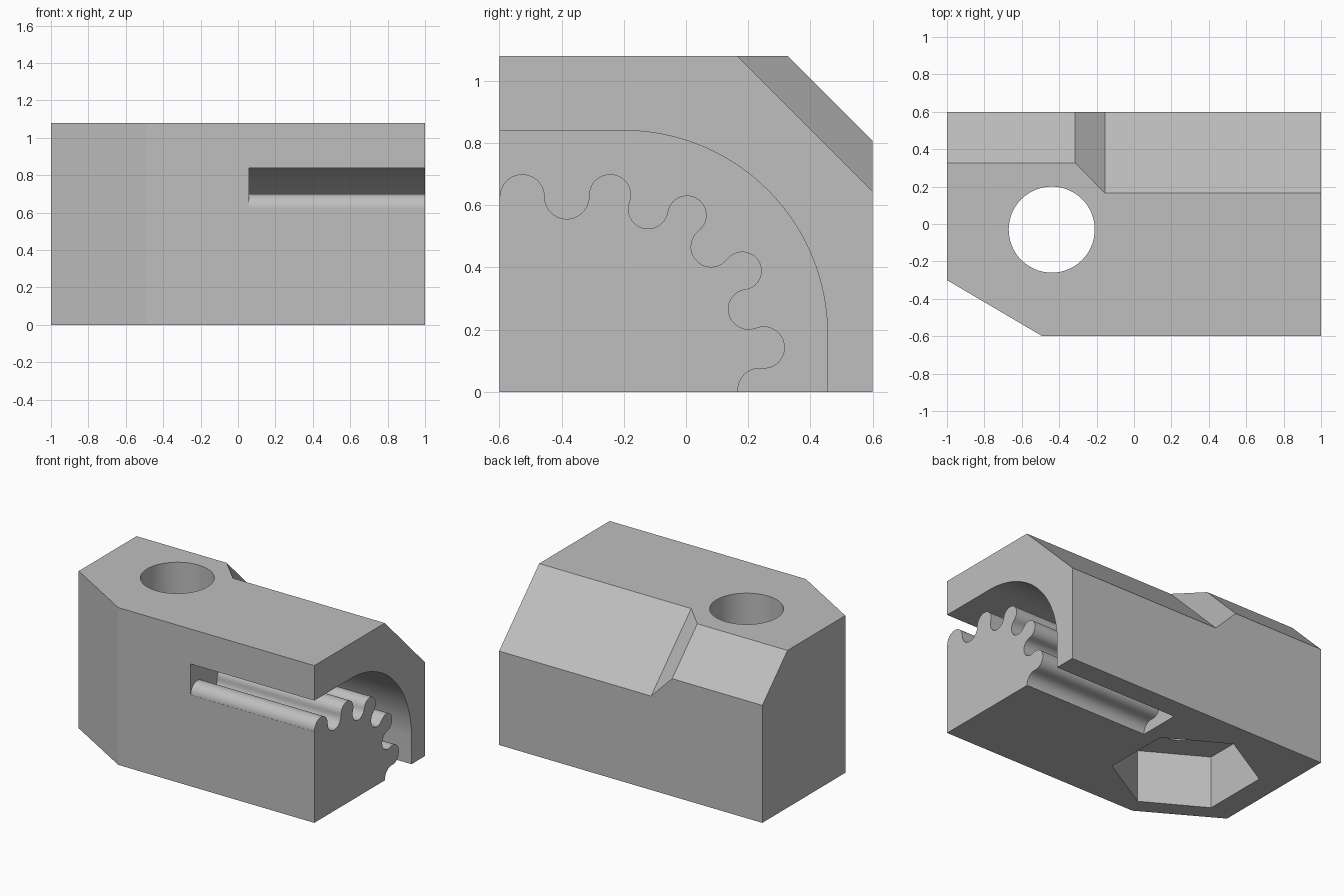
import bpy, bmesh
from math import pi, cos, sin, atan2, hypot, radians

old = bpy.data.objects.get("Cube")
if old:
    bpy.data.objects.remove(old, do_unlink=True)

grey = bpy.data.materials.new("plain grey")
grey.use_nodes = True
colour = (0.52, 0.52, 0.52, 1)
grey.diffuse_color = colour
grey.node_tree.nodes["Principled BSDF"].inputs["Base Color"].default_value = colour


def loft(name, rings):
    """Closed solid through matching rings of points."""
    bm = bmesh.new()
    loops = [[bm.verts.new(p) for p in ring] for ring in rings]
    n = len(loops[0])
    for a, b in zip(loops, loops[1:]):
        for i in range(n):
            j = (i + 1) % n
            bm.faces.new((a[i], a[j], b[j], b[i]))
    bm.faces.new(loops[0][::-1])
    bm.faces.new(loops[-1])
    bmesh.ops.recalc_face_normals(bm, faces=bm.faces)
    mesh = bpy.data.meshes.new(name)
    bm.to_mesh(mesh)
    bm.free()
    mesh.materials.append(grey)
    obj = bpy.data.objects.new(name, mesh)
    bpy.context.collection.objects.link(obj)
    return obj


def prism_z(name, outline, low, high):
    return loft(name, [[(x, y, z) for x, y in outline] for z in (low, high)])


def polygon(cx, cy, r, sides, start=0.0):
    return [(cx + r * cos(start + 2 * pi * i / sides),
             cy + r * sin(start + 2 * pi * i / sides)) for i in range(sides)]


def arc(cx, cy, r0, r1, start, sweep, steps):
    """Arc whose radius blends from r0 to r1."""
    points = []
    for i in range(steps + 1):
        t = i / steps
        r, a = r0 + (r1 - r0) * t, start + sweep * t
        points.append((cx + r * cos(a), cy + r * sin(a)))
    return points


# Block with one bevelled front corner
block = prism_z("clamp_block", [(-1, -0.3), (-0.49, -0.6), (1, -0.6), (1, 0.6), (-1, 0.6)],
                0, 1.08)

# Sloped back top edge, shallow on one end and deep on the other
bevel_rings = []
for x, c in ((-1.1, 1.407), (-0.315, 1.407), (-0.155, 1.245), (1.1, 1.245)):
    bevel_rings.append([(x, c - 1.2, 1.2), (x, 0.7, c - 0.7), (x, 0.7, 1.2)])
bevel = loft("back_bevel_cutter", bevel_rings)

# Bolt hole and hexagonal nut pocket
HOLE = (-0.44, -0.03)
bolt_hole = prism_z("bolt_hole_cutter", polygon(*HOLE, 0.23, 64), -0.3, 1.3)
nut_pocket = prism_z("nut_pocket_cutter", polygon(*HOLE, 0.46, 6, pi / 2), -0.2, 0.36)

# Toothed inner side of the belt slot: alternating tooth and valley circles
circles = [(-0.526, 0.627, 0.073), (-0.385, 0.627, 0.071), (-0.242, 0.632, 0.068),
           (-0.123, 0.588, 0.065), (0.003, 0.568, 0.063), (0.081, 0.466, 0.064),
           (0.182, 0.388, 0.063), (0.2, 0.267, 0.064), (0.25, 0.142, 0.066),
           (0.236, 0.005, 0.069)]
slot = [(-0.7, 0.627)]
angle_in, radius_in = pi, circles[0][2]
for i, (cy, cz, r) in enumerate(circles):
    angle_out, radius_out, next_radius = pi, r, r
    if i + 1 < len(circles):
        ny, nz, nr = circles[i + 1]
        gap = hypot(ny - cy, nz - cz)
        angle_out = atan2(nz - cz, ny - cy)
        radius_out = gap * r / (r + nr)
        next_radius = gap - radius_out
    sweep = (angle_out - angle_in) % (2 * pi)
    if i % 2 == 0:      # teeth turn clockwise, valleys anticlockwise
        sweep -= 2 * pi
    points = arc(cy, cz, radius_in, radius_out, angle_in, sweep, 20)
    slot += points if i == 0 else points[1:]
    angle_in, radius_in = angle_out + pi, next_radius
slot.append((slot[-1][0], -0.1))

# Smooth outer side of the belt slot
slot.append((0.455, -0.1))
slot += arc(-0.2, 0.185, 0.655, 0.655, 0, pi / 2, 40)
slot.append((-0.7, 0.84))
belt_slot = loft("belt_slot_cutter", [[(x, y, z) for y, z in slot] for x in (0.06, 1.2)])

# Cut everything out of the block
bpy.ops.object.select_all(action='DESELECT')
bpy.context.view_layer.objects.active = block
block.select_set(True)
for cutter in (bevel, bolt_hole, nut_pocket, belt_slot):
    mod = block.modifiers.new(cutter.name, 'BOOLEAN')
    mod.operation = 'DIFFERENCE'
    mod.solver = 'EXACT'
    mod.object = cutter
    bpy.ops.object.modifier_apply(modifier=mod.name)
    bpy.data.objects.remove(cutter, do_unlink=True)

bpy.ops.object.shade_smooth_by_angle(angle=radians(25))
